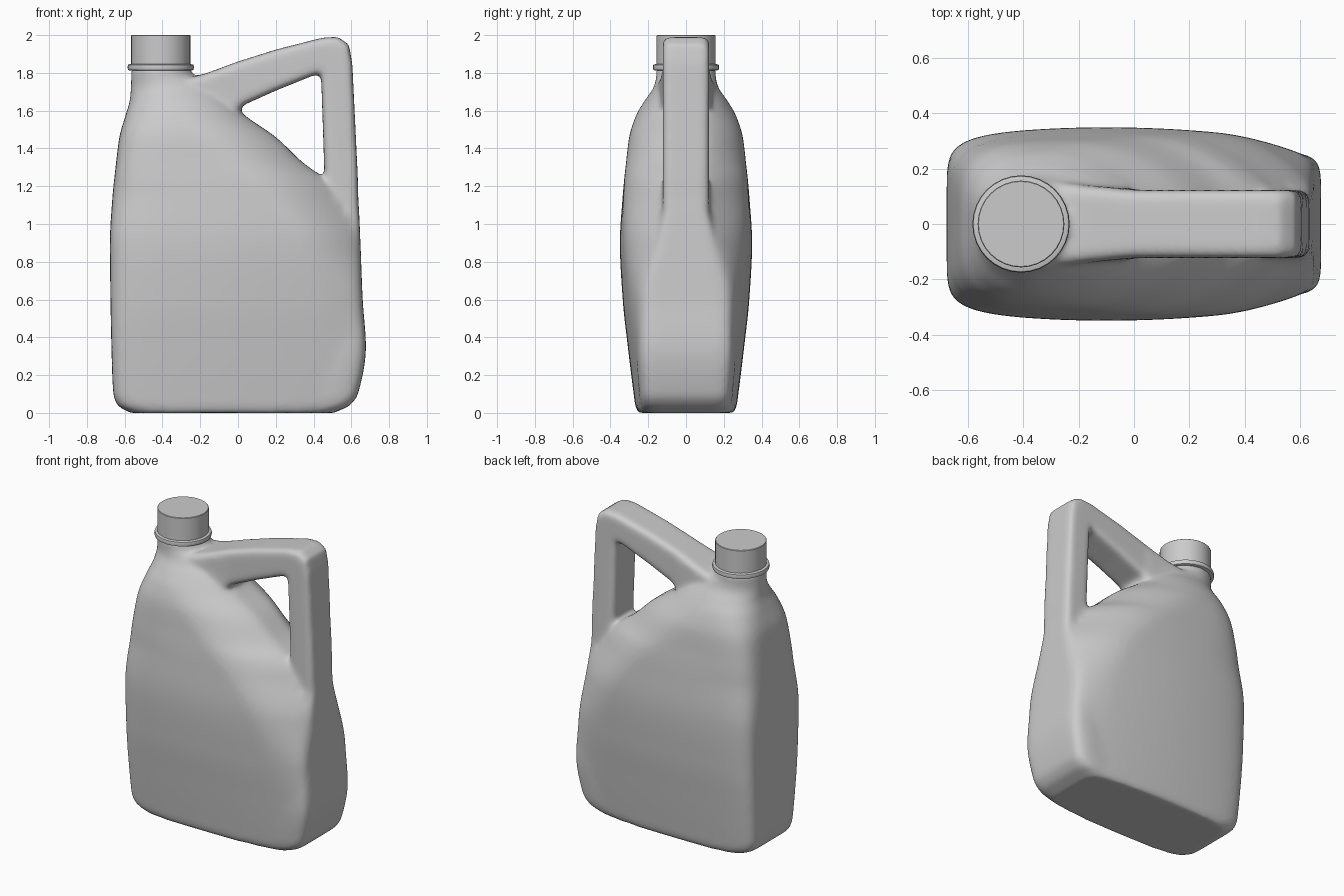
import bpy, bmesh, math

cube = bpy.data.objects.get("Cube")
if cube:
    bpy.data.objects.remove(cube, do_unlink=True)

GREY = (0.6, 0.6, 0.6, 1.0)
plastic = bpy.data.materials.new("grey plastic")
plastic.use_nodes = True
plastic.diffuse_color = GREY
plastic.node_tree.nodes["Principled BSDF"].inputs["Base Color"].default_value = GREY


def finish(bm, name):
    bmesh.ops.recalc_face_normals(bm, faces=bm.faces[:])
    mesh = bpy.data.meshes.new(name)
    bm.to_mesh(mesh)
    bm.free()
    mesh.materials.append(plastic)
    ob = bpy.data.objects.new(name, mesh)
    bpy.context.collection.objects.link(ob)
    return ob


def skin(bm, loops):
    """Bridge successive closed loops of points and cap both ends."""
    rows = [[bm.verts.new(p) for p in loop] for loop in loops]
    for a, b in zip(rows, rows[1:]):
        for k in range(len(a)):
            n = (k + 1) % len(a)
            bm.faces.new((a[k], a[n], b[n], b[k]))
    bm.faces.new(rows[0][::-1])
    bm.faces.new(rows[-1])


def monotone(rows, z):
    """Smooth interpolation of table rows keyed by height, without overshoot."""
    def slope(i, c):
        if i == 0 or i == len(rows) - 1:
            return 0
        a = (rows[i][c] - rows[i-1][c]) / (rows[i][0] - rows[i-1][0])
        b = (rows[i+1][c] - rows[i][c]) / (rows[i+1][0] - rows[i][0])
        return 2 * a * b / (a + b) if a * b > 0 else 0
    i = max(k for k in range(len(rows) - 1) if rows[k][0] <= z)
    h = rows[i+1][0] - rows[i][0]
    t = (z - rows[i][0]) / h
    out = []
    for c in range(1, len(rows[0])):
        p, q = rows[i][c], rows[i+1][c]
        out.append(p + (q - p) * t * t * (3 - 2 * t)
                   + h * t * (1 - t) * ((1 - t) * slope(i, c) - t * slope(i+1, c)))
    return out


# Body sections: height, left x, right x, half depth, half depth at the right,
# shoulder start x, shoulder end x, left and right corner squareness
SECTIONS = [
    (0.00, -0.57, 0.51, 0.255, 0.23, 0.1, 0.53, 7, 7),
    (0.03, -0.63, 0.58, 0.267, 0.24, 0.2, 0.6, 9, 9),
    (0.10, -0.66, 0.635, 0.277, 0.25, 0.3, 0.65, 10, 10),
    (0.35, -0.67, 0.677, 0.308, 0.265, 0.4, 0.68, 10, 10),
    (0.60, -0.675, 0.66, 0.335, 0.26, 0.4, 0.665, 9, 10),
    (0.90, -0.678, 0.648, 0.35, 0.18, 0.3, 0.635, 8, 10),
    (1.15, -0.664, 0.635, 0.335, 0.125, 0.1, 0.52, 6, 8),
    (1.24, -0.655, 0.47, 0.327, 0.12, 0.0, 0.47, 5.5, 7),
    (1.32, -0.646, 0.35, 0.318, 0.12, -0.1, 0.355, 5, 7),
    (1.46, -0.628, 0.2, 0.302, 0.12, -0.25, 0.21, 4, 7),
    (1.58, -0.594, 0.03, 0.264, 0.12, -0.35, 0.04, 3, 6),
    (1.66, -0.572, -0.05, 0.217, 0.125, -0.4, -0.04, 2.4, 4),
    (1.73, -0.567, -0.15, 0.17, 0.13, -0.42, -0.14, 2.1, 3),
    (1.79, -0.566, -0.24, 0.157, 0.15, -0.42, -0.23, 2, 2),
    (1.83, -0.566, -0.25, 0.157, 0.157, -0.42, -0.24, 2, 2),
]
RING, LEVELS = 128, 110
sections = []
for j in range(LEVELS + 1):
    z = SECTIONS[-1][0] * j / LEVELS
    left, right, depth, end, start, stop, square_l, square_r = monotone(SECTIONS, z)
    ring = []
    for k in range(RING):
        a = math.tau * k / RING
        c, s = math.cos(a), math.sin(a)
        power = square_r if c > 0 else square_l
        size = (abs(c) ** power + abs(s) ** power) ** (-1 / power)
        x = (left + right) / 2 + c * size * (right - left) / 2
        t = min(max((x - start) / (stop - start), 0), 1)
        bulge = 1 - 0.12 * min((square_l - 2) / 4, 1) * ((x + 0.1) / 0.6) ** 2
        wide = max(depth * bulge, end)
        ring.append((x, s * size * (wide + (end - wide) * t ** 2.2), z))
    sections.append(ring)
bm = bmesh.new()
skin(bm, sections)

# Handle: matching outer and inner points in the side outline, given thickness
OUTER = [(-0.35, 1.75), (-0.17, 1.797), (0, 1.86), (0.2, 1.923), (0.45, 1.987), (0.53, 1.99),
         (0.587, 1.95), (0.605, 1.85), (0.622, 1.5), (0.634, 1.25), (0.64, 1.0)]
INNER = [(-0.2, 1.5), (-0.05, 1.55), (0.03, 1.63), (0.2, 1.706), (0.40, 1.787), (0.435, 1.793),
         (0.441, 1.77), (0.443, 1.7), (0.45, 1.5), (0.458, 1.25), (0.42, 1.05)]
ROUND = 0.035
loops = []
for (ox, oz), (ix, iz) in zip(OUTER, INNER):
    length = math.hypot(ox - ix, oz - iz)
    ux, uz = (ox - ix) / length, (oz - iz) / length
    half = 0.123 + 0.12 * max(0, -0.05 - ox)
    loop = []
    for k in range(16):
        q = k // 4
        a = math.pi / 2 * (q + (k % 4) / 3)
        y = (half - ROUND) * (1 if q in (0, 3) else -1) + ROUND * math.cos(a)
        u = (length - ROUND if q in (0, 1) else ROUND) + ROUND * math.sin(a)
        loop.append((ix + ux * u, y, iz + uz * u))
    loops.append(loop)
skin(bm, loops)

# Fuse body and handle into one moulded skin
bottle = finish(bm, "bottle_body")
fuse = bottle.modifiers.new("fuse", 'REMESH')
fuse.mode = 'VOXEL'
fuse.voxel_size = 0.013
fuse.use_smooth_shade = True
blend = bottle.modifiers.new("blend", 'SMOOTH')
blend.factor = 0.5
blend.iterations = 14


def turned(name, profile, x, sides=32):
    """Closed solid turned round an upright axis from radius and height pairs."""
    bm = bmesh.new()
    turns = [math.tau * k / sides for k in range(sides)]
    skin(bm, [[(x + r * math.cos(a), r * math.sin(a), z) for a in turns] for r, z in profile])
    ob = finish(bm, name)
    bpy.ops.object.select_all(action='DESELECT')
    ob.select_set(True)
    bpy.context.view_layer.objects.active = ob
    bpy.ops.object.shade_smooth_by_angle(angle=math.radians(40))


# Screw cap and the ring below it
turned("cap", [(0.157, 1.82), (0.157, 1.997), (0.154, 2.0)], -0.409)
turned("cap_ring", [(0.162, 1.812), (0.173, 1.816), (0.176, 1.83), (0.173, 1.843),
                    (0.16, 1.847)], -0.409)
